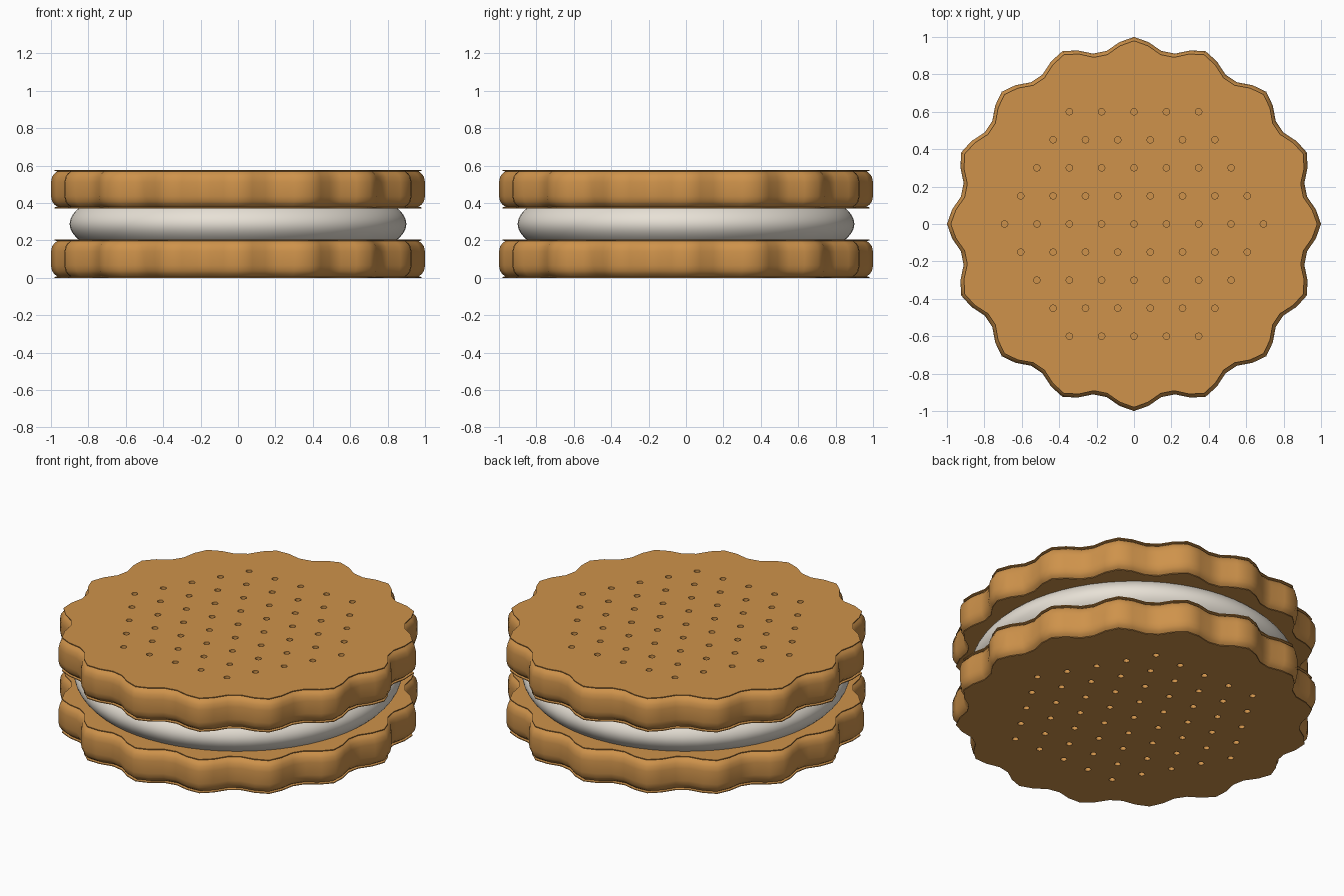
import bpy, bmesh, math

cube = bpy.data.objects.get("Cube")
if cube:
    bpy.data.objects.remove(cube, do_unlink=True)


def material(name, rgb):
    mat = bpy.data.materials.new(name)
    mat.use_nodes = True
    mat.diffuse_color = (*rgb, 1)
    mat.node_tree.nodes["Principled BSDF"].inputs["Base Color"].default_value = (*rgb, 1)
    return mat


BISCUIT = material("baked biscuit", (0.62, 0.29, 0.07))
CREAM = material("cream white", (0.80, 0.75, 0.67))


def link(name, bm, mat):
    bmesh.ops.recalc_face_normals(bm, faces=bm.faces)
    mesh = bpy.data.meshes.new(name)
    bm.to_mesh(mesh)
    bm.free()
    mesh.materials.append(mat)
    obj = bpy.data.objects.new(name, mesh)
    bpy.context.collection.objects.link(obj)
    return obj


def select(obj):
    bpy.ops.object.select_all(action='DESELECT')
    obj.select_set(True)
    bpy.context.view_layer.objects.active = obj


def smooth(obj, degrees):
    select(obj)
    bpy.ops.object.shade_smooth_by_angle(angle=math.radians(degrees))


def stack(name, profile, radius_at, segments, mat):
    """Closed solid from rings; profile holds (radial offset, height)."""
    bm = bmesh.new()
    rings = []
    for offset, z in profile:
        ring = []
        for i in range(segments):
            a = math.tau * i / segments
            r = radius_at(a) + offset
            ring.append(bm.verts.new((r * math.cos(a), r * math.sin(a), z)))
        rings.append(ring)
    for low, high in zip(rings, rings[1:]):
        for i in range(segments):
            j = (i + 1) % segments
            bm.faces.new((low[i], low[j], high[j], high[i]))
    bm.faces.new(rings[0])
    bm.faces.new(rings[-1])
    return link(name, bm, mat)


# Wafer outline: sixteen soft scallops, rounded rim with a thin lip
THICK = 0.205
LOBES = 16


def scallop(a):
    return 0.965 + 0.035 * math.cos(LOBES * a)


half = [(-0.02, 0), (-0.02, 0.005), (-0.034, 0.008), (-0.018, 0.02),
        (-0.006, 0.037), (0, 0.065)]
wafer_profile = half + [(o, THICK - z) for o, z in reversed(half)]


def docking_pins(z):
    """Hexagonal grid of small pins used to cut the holes."""
    bm = bmesh.new()
    step, rows, depth = 0.173, 4, 0.1
    for row in range(-rows, rows + 1):
        count = 2 * rows + 1 - abs(row)
        for k in range(count):
            x = (k - (count - 1) / 2) * step
            made = bmesh.ops.create_cone(bm, cap_ends=True, segments=8, radius1=0.018,
                                         radius2=0.018, depth=depth)
            bmesh.ops.translate(bm, verts=made["verts"], vec=(x, row * 0.15, z))
    return link("hole_cutter", bm, BISCUIT)


def wafer(name, base, outer_z):
    obj = stack(name, [(o, z + base) for o, z in wafer_profile], scallop, LOBES * 5, BISCUIT)
    pins = docking_pins(outer_z)
    pins.hide_render = True
    cut = obj.modifiers.new("holes", 'BOOLEAN')
    cut.operation = 'DIFFERENCE'
    cut.solver = 'EXACT'
    cut.object = pins
    select(obj)
    bpy.ops.object.modifier_apply(modifier=cut.name)
    bpy.data.objects.remove(pins, do_unlink=True)
    smooth(obj, 50)
    return obj


TOP = 0.577
wafer("bottom_wafer", 0, 0)
wafer("top_wafer", TOP - THICK, TOP)

# Cream filling: bulging slice of a flattened ball
filling = []
for i in range(-8, 9):
    t = i / 8 * 0.09
    filling.append((0.9 * math.sqrt(1 - (t / 0.26) ** 2), TOP / 2 + t))
cream = stack("cream_filling", filling, lambda a: 0, 64, CREAM)
smooth(cream, 40)
